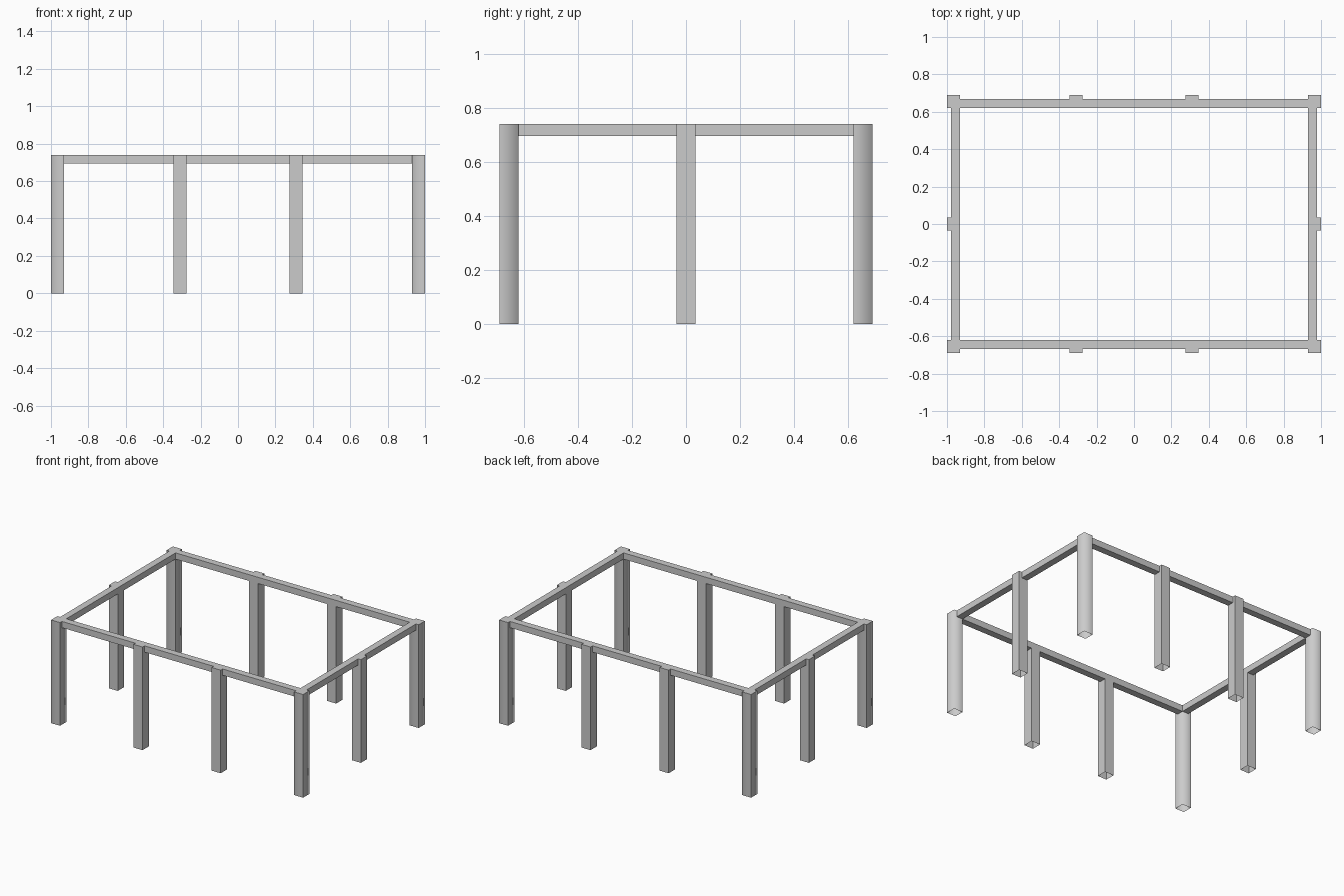
import bpy
import bmesh
from mathutils import Vector

cube = bpy.data.objects.get("Cube")
if cube:
    bpy.data.objects.remove(cube, do_unlink=True)

# Overall half sizes and member thicknesses
HX, HY, TOP = 1.0, 0.69, 0.74
POST = 0.071
BEAM, BEAM_BASE = 0.049, 0.695
BAY = 0.31

grey = bpy.data.materials.new("light_grey")
grey.use_nodes = True
colour = (0.6, 0.6, 0.6, 1)
grey.diffuse_color = colour
grey.node_tree.nodes["Principled BSDF"].inputs["Base Color"].default_value = colour


def box(name, low, high, open_base=False, rounded=False):
    """Box between two corners; may lack its base or have two softened edges."""
    low, high = Vector(low), Vector(high)
    centre, size = (low + high) / 2, high - low
    bm = bmesh.new()
    bmesh.ops.create_cube(bm, size=1)
    for v in bm.verts:
        v.co = Vector(a * b for a, b in zip(v.co, size))
    if open_base:
        base = [f for f in bm.faces if f.normal.z < -0.5]
        bmesh.ops.delete(bm, geom=base, context="FACES_ONLY")
    if rounded:
        for f in bm.faces:
            f.smooth = True
        for e in bm.edges:
            a, b = (v.co for v in e.verts)
            upright = abs(a.z - b.z) > POST
            e.smooth = upright and a.x * a.y > 0
    mesh = bpy.data.meshes.new(name)
    bm.to_mesh(mesh)
    bm.free()
    mesh.materials.append(grey)
    obj = bpy.data.objects.new(name, mesh)
    obj.location = centre
    bpy.context.collection.objects.link(obj)


def post(name, x, y, rounded=False):
    h = POST / 2
    box(name, (x - h, y - h, 0), (x + h, y + h, TOP), True, rounded)


px, py = HX - POST / 2, HY - POST / 2   # post centre lines
ix, iy = HX - POST, HY - POST           # inner faces of the frame

# Corner posts and intermediate posts of the long sides
for sy, end in ((-1, "front"), (1, "back")):
    for sx, side in ((-1, "right"), (1, "left")):
        post(f"{end}_{side}_corner_post", sx * px, sy * py, True)
        post(f"{end}_{side}_middle_post", sx * BAY, sy * py)

    # Long beam, flush with the inner post faces
    ys = sorted((sy * iy, sy * (iy + BEAM)))
    box(f"{end}_beam", (-ix, ys[0], BEAM_BASE), (ix, ys[1], TOP))

# Short sides: one middle post and one beam each
for sx, side in ((-1, "right"), (1, "left")):
    post(f"{side}_side_post", sx * px, 0)
    xs = sorted((sx * ix, sx * (ix + BEAM)))
    box(f"{side}_beam", (xs[0], -iy, BEAM_BASE), (xs[1], iy, TOP))
